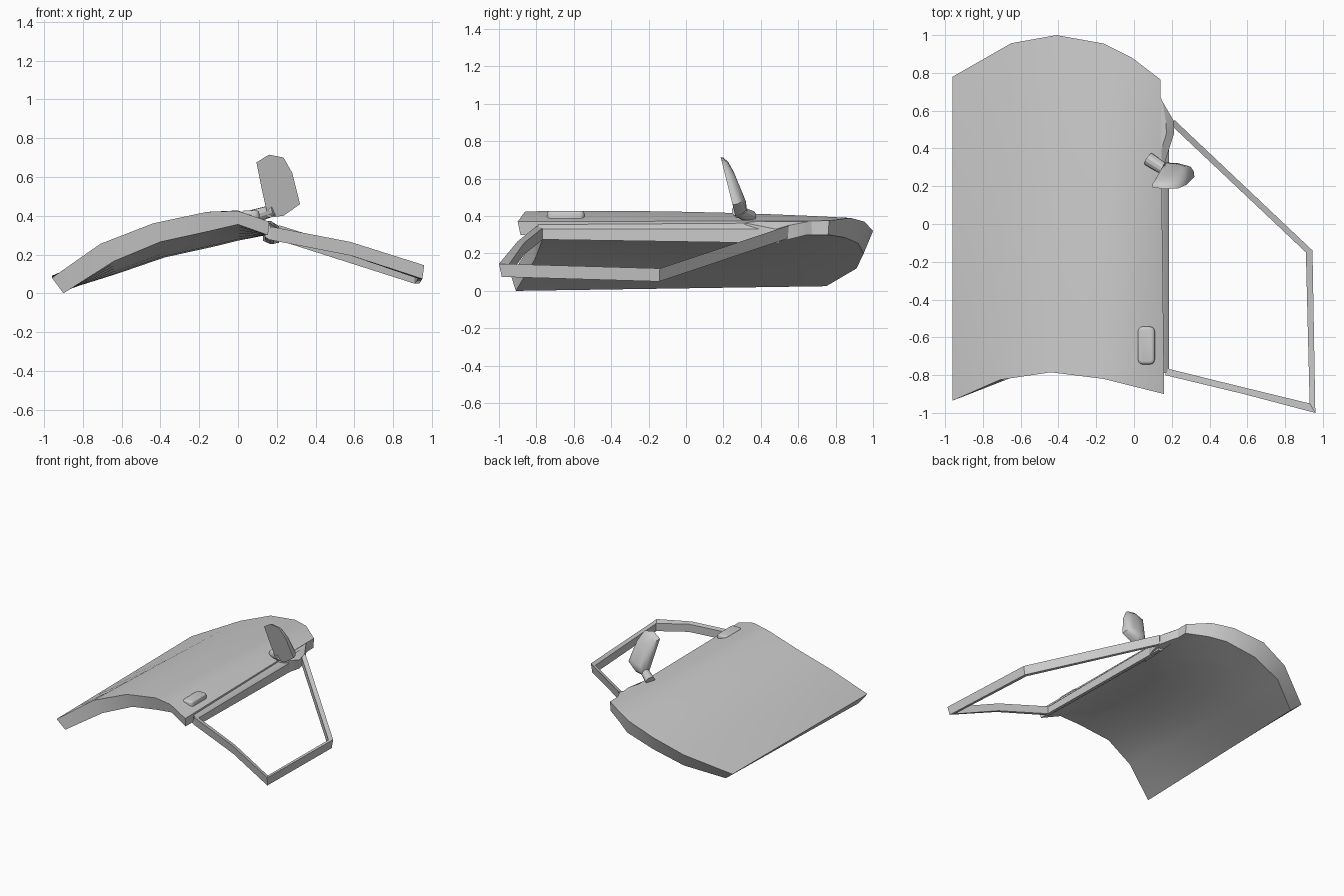
import bpy, bmesh
from mathutils import Vector

old = bpy.data.objects.get("Cube")
if old:
    bpy.data.objects.remove(old, do_unlink=True)

grey = bpy.data.materials.new("plain_grey")
grey.use_nodes = True
grey.diffuse_color = (0.6, 0.6, 0.6, 1)
grey.node_tree.nodes["Principled BSDF"].inputs["Base Color"].default_value = (0.6, 0.6, 0.6, 1)


def finish(name, bm, angle=0.5):
    bmesh.ops.recalc_face_normals(bm, faces=bm.faces)
    mesh = bpy.data.meshes.new(name)
    bm.to_mesh(mesh)
    bm.free()
    obj = bpy.data.objects.new(name, mesh)
    mesh.materials.append(grey)
    bpy.context.collection.objects.link(obj)
    bpy.ops.object.select_all(action='DESELECT')
    obj.select_set(True)
    bpy.context.view_layer.objects.active = obj
    bpy.ops.object.shade_smooth_by_angle(angle=angle)


def loft(name, rings, angle=0.5):
    """Skin closed rings of equal length; caps are strips of quads."""
    bm = bmesh.new()
    rows = [[bm.verts.new(p) for p in ring] for ring in rings]
    n = len(rows[0])
    for a, b in zip(rows, rows[1:]):
        for i in range(n):
            j = (i + 1) % n
            bm.faces.new((a[i], a[j], b[j], b[i]))
    for cap in (rows[0], rows[-1]):
        for i in range(n // 2 - 1):
            bm.faces.new((cap[i], cap[i + 1], cap[n - 2 - i], cap[n - 1 - i]))
    finish(name, bm, angle)


# Curved door skin: outer and inner edge lines at the front and rear ends
outer_front = [(-.96, -.935, .08), (-.71, -.825, .255), (-.44, -.785, .36),
               (-.16, -.82, .42), (0, -.86, .425), (.16, -.90, .37)]
outer_rear = [(-.96, .78, .09), (-.65, .957, .23), (-.41, 1.0, .32),
              (-.16, .955, .37), (-.01, .88, .39), (.14, .765, .375)]
inner_front = [(-.90, -.91, 0), (-.64, -.81, .165), (-.40, -.77, .265),
               (-.15, -.805, .32), (0, -.845, .355), (.155, -.885, .30)]
inner_rear = [(-.88, .75, .025), (-.62, .912, .12), (-.37, .95, .20),
              (-.12, .92, .255), (0, .85, .285), (.14, .76, .30)]
front = outer_front + inner_front[::-1]
rear = outer_rear + inner_rear[::-1]
rings = []
for k in range(9):
    t = k / 8
    ring = []
    for i, (a, b) in enumerate(zip(front, rear)):
        p = Vector(a).lerp(Vector(b), t)
        if 1 <= i <= 4:                      # outer skin crowns gently
            p.z += 0.015 * i * t * (1 - t)
        elif 7 <= i <= 10:                   # inner skin sags to the rear
            p.z -= 0.22 * t * t * (1 - t)
        ring.append(p)
    rings.append(ring)
loft("door_panel", rings)

# Sill under the window opening
sill = [(.14, .365), (.165, .35), (.185, .33), (.185, .275), (.165, .275), (.14, .29)]
loft("window_sill", [[(x, y, z - drop * (z < .3)) for x, z in sill]
                     for y, drop in ((-.79, 0), (.50, .02))])

# Flared corner that carries the mirror and the rear pillar: x, y, base, top
corner = [(.13, .28, .27, .36), (.165, .33, .255, .36), (.212, .48, .26, .33),
          (.208, .55, .275, .35), (.15, .65, .30, .37), (.13, .70, .30, .375)]
loft("mirror_corner", [[(x, y, low) for x, y, low, top in corner],
                       [(x, y, top) for x, y, low, top in corner],
                       [(x - .04 * (x > .155), y, .372) for x, y, low, top in corner]])

# Window frame: thin upright bar, drawn in towards its lower edge
outside = [(.165, -.80), (.58, -.90), (.96, -1.0), (.945, -.14), (.215, .55)]
inside = [(.175, -.765), (.58, -.865), (.93, -.95), (.91, -.15), (.19, .53)]
tops = [.345, .265, .145, .12, .35]
rings = []
for o, i, z in zip(outside, inside, tops):
    low = Vector(o).lerp(Vector(i), .3)
    rings.append([(*o, z), (*i, z - .008), (*i, z - .07), (*low, z - .07)])
loft("window_frame", rings)

# Pull handle set on the sloping shoulder
bm = bmesh.new()
bmesh.ops.create_cube(bm, size=1)
for v in bm.verts:
    v.co = Vector((.065 + v.co.x * .09, -.643 + v.co.y * .2, .40 + v.co.z * .055))
upright = [e for e in bm.edges if abs(e.verts[0].co.z - e.verts[1].co.z) > .01]
bmesh.ops.bevel(bm, geom=upright, offset=.025, segments=3, affect='EDGES', profile=.5)
rim = [e for e in bm.edges if all(v.co.z > .42 for v in e.verts)]
bmesh.ops.bevel(bm, geom=rim, offset=.015, segments=3, affect='EDGES', profile=.5)
finish("door_handle", bm, 1.0)

# Mirror stem
start, end = Vector((.075, .345, .395)), Vector((.19, .27, .43))
bm = bmesh.new()
bmesh.ops.create_cone(bm, cap_ends=True, segments=12, radius1=.036, radius2=.03,
                      depth=(end - start).length)
turn = (end - start).to_track_quat('Z', 'Y').to_matrix().to_4x4()
bmesh.ops.transform(bm, matrix=turn, verts=bm.verts)
bmesh.ops.translate(bm, vec=(start + end) / 2, verts=bm.verts)
finish("mirror_stem", bm)

# Mirror head: flat tilted face with a rounded shell behind it
outline = [(.095, .675), (.16, .715), (.235, .70), (.28, .62),
           (.32, .46), (.235, .40), (.155, .39), (.12, .55)]
cx, cz = .205, .55
rings = []
for scale, depth in ((1, 0), (.97, .025), (.82, .05), (.5, .062)):
    ring = []
    for x, z in outline:
        px, pz = cx + (x - cx) * scale, cz + (z - cz) * scale
        thick = depth * (1 + 2.5 * (cz - pz))
        ring.append((px, .185 + (.715 - pz) * .25 + thick, pz + thick * .1))
    rings.append(ring)
loft("mirror_head", rings, 0.9)
